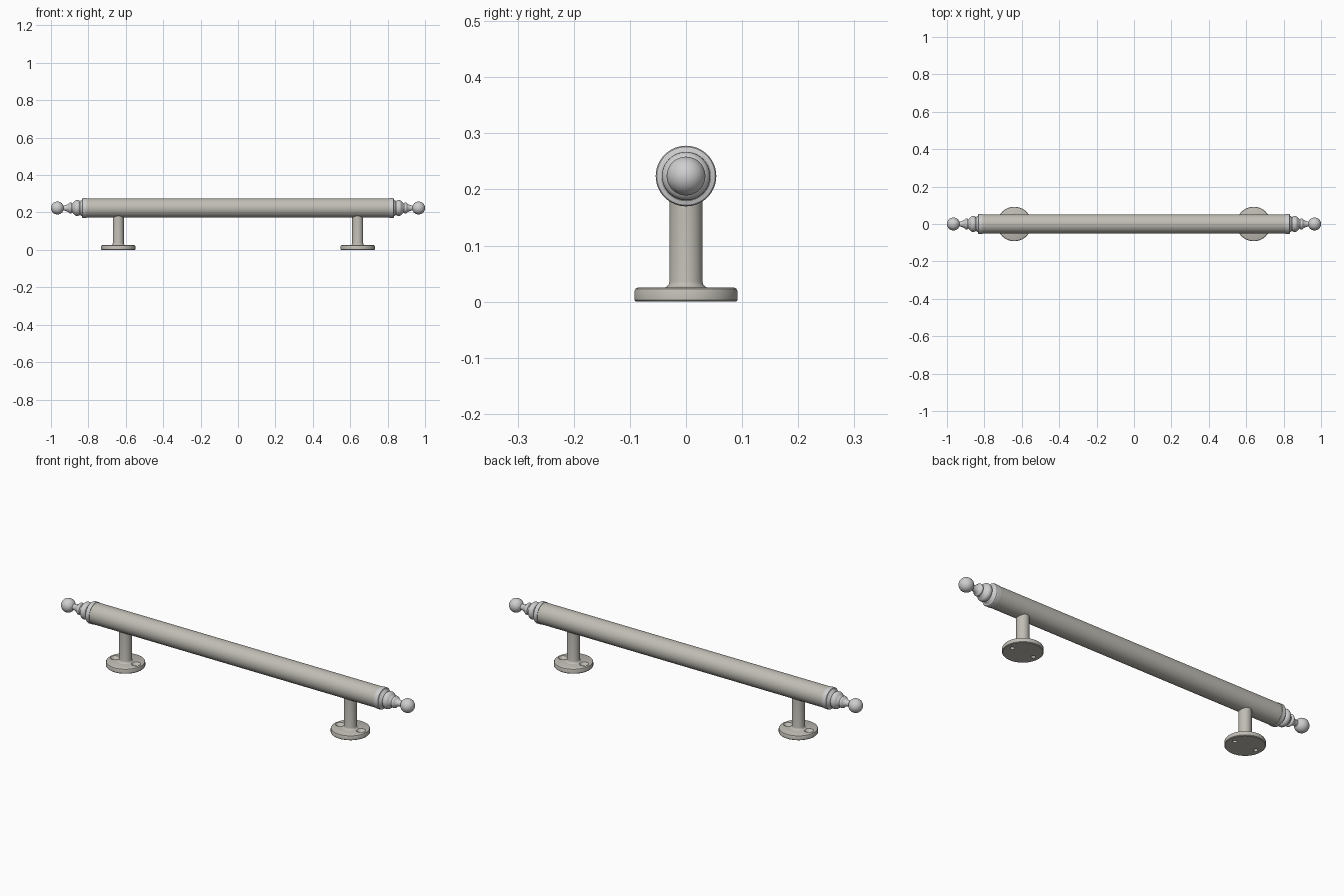
import bpy
import bmesh
from math import pi, cos, sin, radians
from mathutils import Matrix, Vector

if "Cube" in bpy.data.objects:
    bpy.data.objects.remove(bpy.data.objects["Cube"], do_unlink=True)

BAR_Z = 0.224
POST_X = 0.64
HOLE_X = 0.06


def make_material(name, color):
    mat = bpy.data.materials.new(name)
    mat.use_nodes = True
    mat.diffuse_color = (*color, 1)
    mat.node_tree.nodes["Principled BSDF"].inputs["Base Color"].default_value = (*color, 1)
    return mat


satin = make_material("warm satin metal", (0.53, 0.51, 0.46))
polished = make_material("pale polished metal", (0.62, 0.62, 0.63))


def lathe(name, profile, mat, location, axis="Z", segments=64):
    """Spin (radius, height) points round z, then aim the axis along z, x or -x."""
    bm = bmesh.new()
    verts = [bm.verts.new((r, 0, h)) for r, h in profile]
    edges = [bm.edges.new(pair) for pair in zip(verts, verts[1:])]
    bmesh.ops.spin(bm, geom=verts + edges, cent=(0, 0, 0), axis=(0, 0, 1),
                   angle=2 * pi, steps=segments, use_duplicate=False)
    bmesh.ops.remove_doubles(bm, verts=bm.verts, dist=0.00005)
    bmesh.ops.recalc_face_normals(bm, faces=bm.faces)
    turn = {"Z": 0, "X": pi / 2, "-X": -pi / 2}[axis]
    bm.transform(Matrix.Rotation(turn, 4, "Y"))
    mesh = bpy.data.meshes.new(name)
    bm.to_mesh(mesh)
    bm.free()
    obj = bpy.data.objects.new(name, mesh)
    obj.location = location
    bpy.context.collection.objects.link(obj)
    mesh.materials.append(mat)
    return obj


def smooth(obj):
    bpy.ops.object.select_all(action="DESELECT")
    obj.select_set(True)
    bpy.context.view_layer.objects.active = obj
    bpy.ops.object.shade_smooth_by_angle(angle=radians(32))


def arc(cx, cr, rx, rr, start, end, steps=8):
    """Elliptical arc of (radius, height) points, angles in degrees from the axis."""
    angles = [radians(start + (end - start) * i / steps) for i in range(steps + 1)]
    return [(max(cr + rr * sin(a), 0), cx + rx * cos(a)) for a in angles]


def drill(obj, cutter):
    """Cut a helper shape out of an object and discard the helper."""
    cutter.hide_render = True
    mod = obj.modifiers.new("screw hole", "BOOLEAN")
    mod.operation = "DIFFERENCE"
    mod.solver = "EXACT"
    mod.object = cutter
    bpy.ops.object.select_all(action="DESELECT")
    bpy.context.view_layer.objects.active = obj
    obj.select_set(True)
    bpy.ops.object.modifier_apply(modifier=mod.name)
    bpy.data.objects.remove(cutter, do_unlink=True)


# Main rail
rail = lathe("rail", [(0, -0.825), (0.052, -0.825), (0.052, 0.825), (0, 0.825)],
             satin, (0, 0, BAR_Z), "X")
smooth(rail)

# Turned finial: collar, large bulge, small bulge, neck and ball
finial_profile = (
    [(0, 0.81), (0.054, 0.81), (0.054, 0.829), (0.052, 0.832), (0.045, 0.834), (0.038, 0.842)]
    + arc(0.860, 0.030, 0.016, 0.013, 160, 20)
    + [(0.025, 0.884)]
    + arc(0.896, 0.017, 0.010, 0.013, 150, 30)
    + [(0.019, 0.912), (0.015, 0.922), (0.014, 0.932)]
    + arc(0.9655, 0, 0.0345, 0.0345, 156, 0, 20)
)
for side, axis in (("left", "X"), ("right", "-X")):
    smooth(lathe(side + "_finial", finial_profile, polished, (0, 0, BAR_Z), axis))

# Posts and drilled mounting flanges
flange_profile = [(0, 0), (0.089, 0), (0.092, 0.003), (0.092, 0.019),
                  (0.090, 0.023), (0.086, 0.025), (0, 0.025)]
post_profile = [(0, 0.02), (0.038, 0.024), (0.038, 0.025), (0.034, 0.027), (0.031, 0.030),
                (0.0295, 0.036), (0.0295, 0.215), (0, 0.215)]
hole_profile = [(0, -0.01), (0.010, -0.01), (0.010, 0.011), (0.022, 0.0251),
                (0.022, 0.04), (0, 0.04)]
for side, sign in (("left", 1), ("right", -1)):
    x = sign * POST_X
    flange = lathe(side + "_flange", flange_profile, satin, (x, 0, 0))
    for offset in (-HOLE_X, HOLE_X):
        drill(flange, lathe("hole_cutter", hole_profile, satin, (x + offset, 0, 0), segments=32))
    smooth(flange)
    smooth(lathe(side + "_post", post_profile, satin, (x, 0, 0), segments=48))
